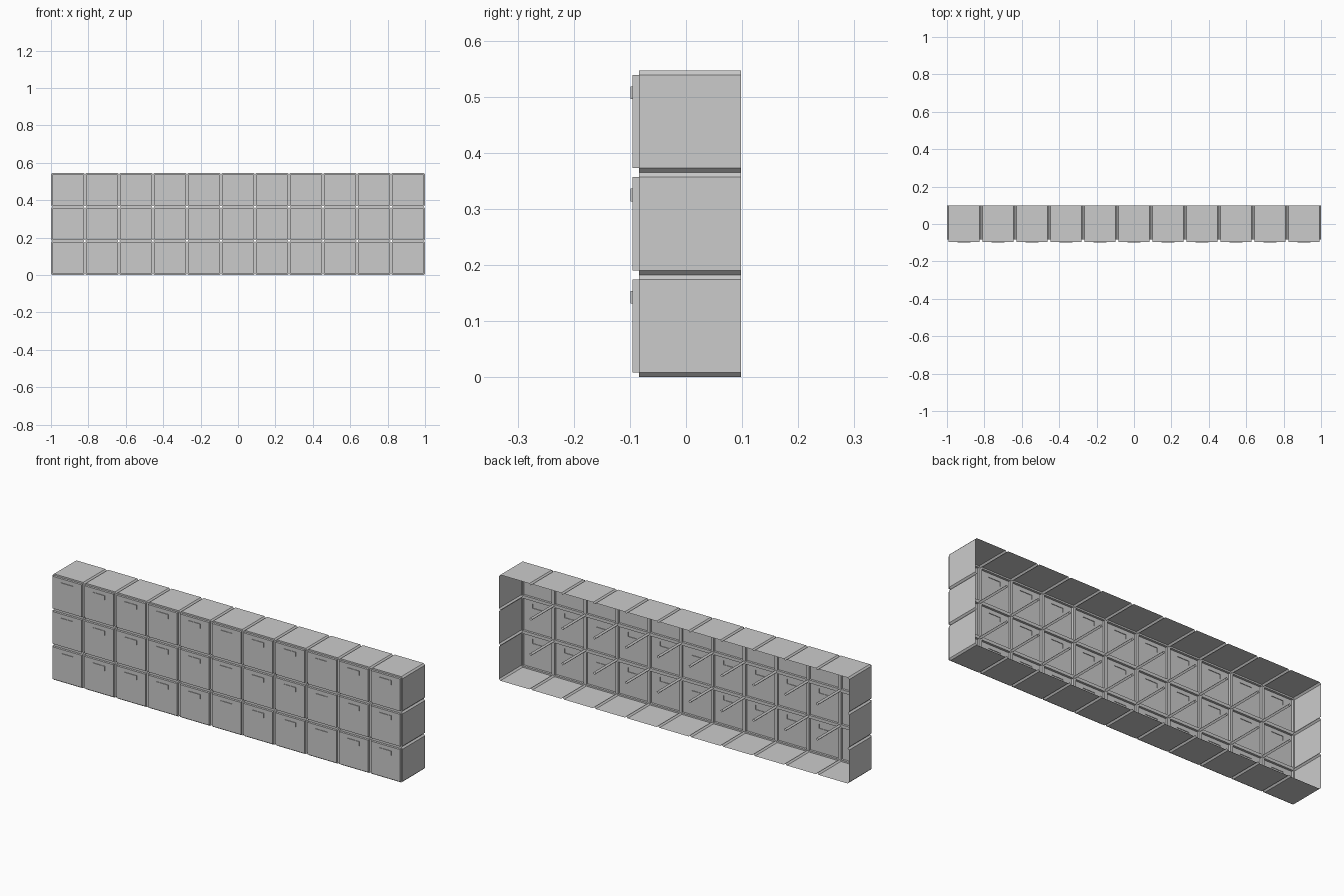
import bpy, bmesh

if "Cube" in bpy.data.objects:
    bpy.data.objects.remove(bpy.data.objects["Cube"])

COLS, ROWS = 11, 3
PX, PZ = 2.0 / COLS, 0.1822          # cell pitch
C = 0.008                            # corner chamfer and door inset
Y_BACK, Y_FRAME, Y_DOOR, Y_GRIP = 0.098, -0.084, -0.0955, -0.0985


def rect(x0, x1, z0, z1):
    return [(x0, z0), (x1, z0), (x1, z1), (x0, z1)]


def make(name, build):
    bm = bmesh.new()
    for col in range(COLS):
        for row in range(ROWS):
            build(bm, col, row, -1 + col * PX, row * PZ)
    bmesh.ops.remove_doubles(bm, verts=bm.verts, dist=1e-5)
    me = bpy.data.meshes.new(name)
    bm.to_mesh(me)
    bm.free()
    ob = bpy.data.objects.new(name, me)
    bpy.context.collection.objects.link(ob)


def face(bm, pts):
    bm.faces.new([bm.verts.new(p) for p in pts])


def bridge(bm, a, ya, b, yb):
    # quads between two four-point loops
    for i in range(4):
        j = (i + 1) % 4
        face(bm, [(a[i][0], ya, a[i][1]), (a[j][0], ya, a[j][1]),
                  (b[j][0], yb, b[j][1]), (b[i][0], yb, b[i][1])])


# Chamfered shell: outer walls only, chamfers at every cell corner, open back
def shell(bm, col, row, x, z):
    prof = [(C, 0), (PX - C, 0), (PX, C), (PX, PZ - C),
            (PX - C, PZ), (C, PZ), (0, PZ - C), (0, C)]
    keep = {0: row == 0, 2: col == COLS - 1, 4: row == ROWS - 1, 6: col == 0}
    inner = rect(C, PX - C, C, PZ - C)
    for i in range(8):
        a, b = prof[i], prof[(i + 1) % 8]
        if keep.get(i, True):
            face(bm, [(x + a[0], Y_BACK, z + a[1]), (x + b[0], Y_BACK, z + b[1]),
                      (x + b[0], Y_FRAME, z + b[1]), (x + a[0], Y_FRAME, z + a[1])])
        # frame strip around the door
        k = i // 2
        p, q = inner[k], inner[(k + 1) % 4]
        ring = [a, b, q, p] if i % 2 == 0 else [a, b, q]
        if i % 2:
            ring = [a, b, inner[(k + 1) % 4]]
        face(bm, [(x + u, Y_FRAME, z + v) for u, v in ring])


# Door panel raised from the frame, with the grip pushed out of it
def door(bm, col, row, x, z):
    outer = rect(x + C, x + PX - C, z + C, z + PZ - C)
    cx = x + PX / 2
    grip = rect(cx - 0.034, cx + 0.034, z + 0.131, z + 0.154)
    bridge(bm, outer, Y_FRAME, outer, Y_DOOR)
    bridge(bm, outer, Y_DOOR, grip, Y_DOOR)


def handle(bm, col, row, x, z):
    cx = x + PX / 2
    grip = rect(cx - 0.034, cx + 0.034, z + 0.131, z + 0.154)
    bridge(bm, grip, Y_DOOR, grip, Y_GRIP)
    face(bm, [(u, Y_GRIP, v) for u, v in grip])


make("locker_shell", shell)
make("locker_doors", door)
make("door_handles", handle)

# Consistent outward normals: shell, doors and grips all face away from the cells
for ob in bpy.data.objects:
    bm = bmesh.new()
    bm.from_mesh(ob.data)
    for f in bm.faces:
        c = f.calc_center_median()
        col = min(COLS - 1, max(0, int((c.x + 1) / PX)))
        row = min(ROWS - 1, max(0, int(c.z / PZ)))
        cx, cz = -1 + (col + 0.5) * PX, (row + 0.5) * PZ
        if ob.name == "door_handles":
            cz = row * PZ + 0.1425
        out = c.copy()
        out.x, out.y, out.z = c.x - cx, c.y - 0.007, c.z - cz
        if abs(f.normal.y) > 0.9:
            flip = f.normal.y > 0
        else:
            out.y = 0
            flip = f.normal.dot(out) < 0
        if flip:
            f.normal_flip()
    bm.to_mesh(ob.data)
    bm.free()
